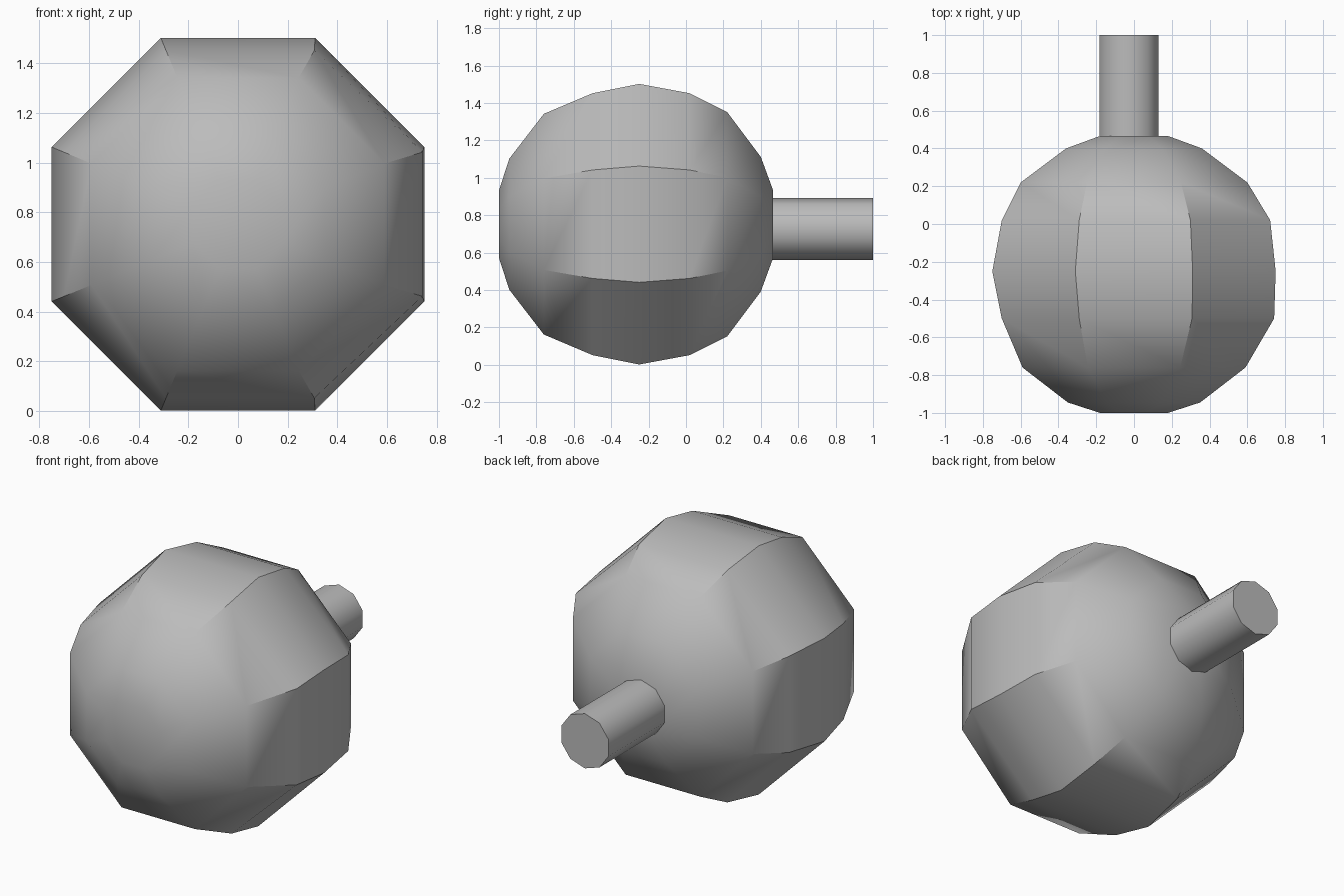
import bpy, bmesh, math

cube = bpy.data.objects.get("Cube")
if cube:
    bpy.data.objects.remove(cube)

grey = bpy.data.materials.new("grey")
grey.use_nodes = True
colour = (0.5, 0.5, 0.5, 1)
grey.diffuse_color = colour
grey.node_tree.nodes["Principled BSDF"].inputs["Base Color"].default_value = colour


def loft(name, rings, sides, turn, centre, smooth):
    """Stack regular polygons along y; each ring is (y, radius, widening of the +x side)."""
    bm = bmesh.new()
    loops = []
    for y, r, widen in rings:
        loop = []
        for i in range(sides):
            a = turn + math.tau * i / sides
            x = r * math.cos(a)
            if x > 0:
                x *= widen
            loop.append(bm.verts.new((centre[0] + x, y, centre[1] + r * math.sin(a))))
        loops.append(loop)
    for a, b in zip(loops, loops[1:]):
        for i in range(sides):
            j = (i + 1) % sides
            bm.faces.new((a[i], a[j], b[j], b[i]))
    bm.faces.new(loops[0])
    bm.faces.new(loops[-1])
    bmesh.ops.recalc_face_normals(bm, faces=bm.faces)
    mesh = bpy.data.meshes.new(name)
    bm.to_mesh(mesh)
    bm.free()
    mesh.materials.append(grey)
    obj = bpy.data.objects.new(name, mesh)
    bpy.context.collection.objects.link(obj)
    bpy.ops.object.select_all(action="DESELECT")
    obj.select_set(True)
    bpy.context.view_layer.objects.active = obj
    bpy.ops.object.shade_smooth_by_angle(angle=math.radians(smooth))
    return obj


# Faceted eight-sided ball: distance to the flats at each depth
profile = [(-1, 0.18, 1), (-0.945, 0.35, 1), (-0.76, 0.59, 1), (-0.5, 0.70, 1.06),
           (-0.25, 0.75, 1), (0.02, 0.70, 1.03), (0.22, 0.60, 1), (0.4, 0.36, 1),
           (0.466, 0.18, 1)]
eighth = math.pi / 8
rings = [(y, flat / math.cos(eighth), w) for y, flat, w in profile]
loft("ball", rings, 8, eighth, (0, 0.752), 30)

# Short round peg at the back
loft("peg", [(0.4, 0.165, 1), (1, 0.165, 1)], 10, math.pi / 2, (-0.026, 0.726), 40)
